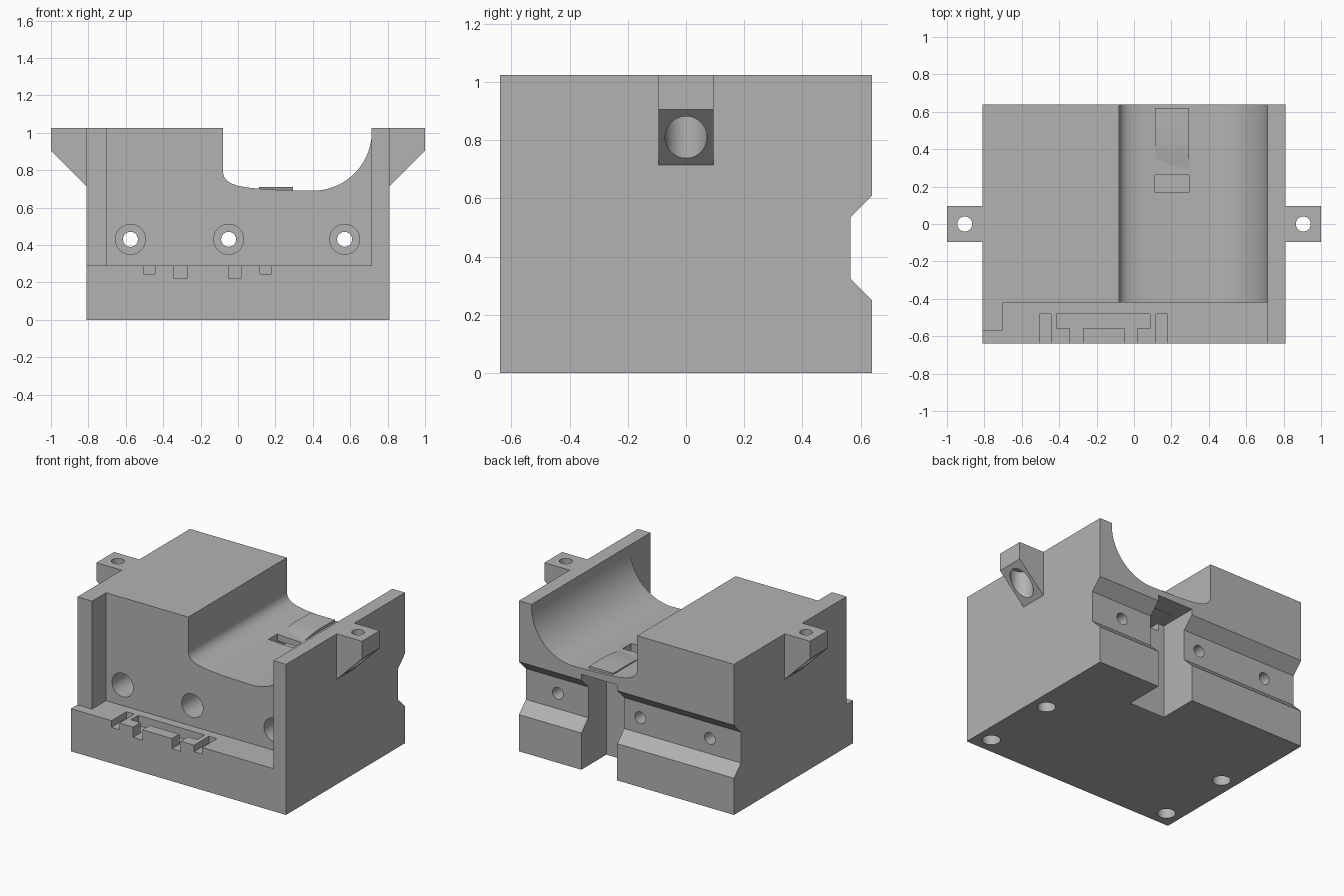
import bpy, bmesh, math
from mathutils import Matrix, Vector

if "Cube" in bpy.data.objects:
    bpy.data.objects.remove(bpy.data.objects["Cube"])

grey = bpy.data.materials.new("plain grey")
grey.diffuse_color = (0.45, 0.45, 0.45, 1)
grey.use_nodes = True
grey.node_tree.nodes["Principled BSDF"].inputs["Base Color"].default_value = grey.diffuse_color


def finish(bm, name):
    bmesh.ops.recalc_face_normals(bm, faces=bm.faces)
    me = bpy.data.meshes.new(name)
    bm.to_mesh(me)
    bm.free()
    me.materials.append(grey)
    ob = bpy.data.objects.new(name, me)
    bpy.context.collection.objects.link(ob)
    return ob


def prism(name, pts, lo, hi, axis):
    """Extrude a profile: axis 'y' takes (x, z) points, axis 'x' takes (y, z)."""
    bm = bmesh.new()
    place = (lambda a, b: (a, lo, b)) if axis == 'y' else (lambda a, b: (lo, a, b))
    face = bm.faces.new([bm.verts.new(place(a, b)) for a, b in pts])
    out = bmesh.ops.extrude_face_region(bm, geom=[face])
    d = Vector((0, hi - lo, 0)) if axis == 'y' else Vector((hi - lo, 0, 0))
    bmesh.ops.translate(bm, vec=d, verts=[v for v in out['geom'] if isinstance(v, bmesh.types.BMVert)])
    return finish(bm, name)


def box(name, x0, x1, y0, y1, z0, z1):
    return prism(name, [(x0, z0), (x1, z0), (x1, z1), (x0, z1)], y0, y1, 'y')


def rod(name, x, y, z, r, length, axis):
    """Cylinder starting at a point and running along +y or +z."""
    bm = bmesh.new()
    bmesh.ops.create_cone(bm, cap_ends=True, segments=40, radius1=r, radius2=r, depth=length)
    bmesh.ops.translate(bm, vec=(0, 0, length / 2), verts=bm.verts)
    if axis == 'y':
        bmesh.ops.rotate(bm, matrix=Matrix.Rotation(-math.pi / 2, 3, 'X'), verts=bm.verts)
    bmesh.ops.translate(bm, vec=(x, y, z), verts=bm.verts)
    return finish(bm, name)


def combine(target, tool, op='DIFFERENCE'):
    mod = target.modifiers.new("cut", 'BOOLEAN')
    mod.operation, mod.object, mod.solver = op, tool, 'EXACT'
    bpy.context.view_layer.objects.active = target
    bpy.ops.object.modifier_apply(modifier=mod.name)
    bpy.data.objects.remove(tool, do_unlink=True)


# Block with the rail groove along the back
body = prism("block", [(-0.64, 0), (0.64, 0), (0.64, 0.25), (0.565, 0.325), (0.565, 0.535),
                       (0.64, 0.61), (0.64, 1.025), (-0.64, 1.025)], -0.81, 0.81, 'x')

# Front recess, leaving the side wall and the left post
combine(body, prism("recess", [(-0.70, 0.29), (0.715, 0.29), (0.715, 1.2), (-0.70, 1.2)], -0.8, -0.42, 'y'))
combine(body, box("post_front", -1, -0.69, -0.8, -0.57, 0.29, 1.2))

# Curved cradle
cradle = [(-0.08, 1.2), (-0.08, 0.785), (-0.073, 0.762), (-0.058, 0.743), (-0.035, 0.728),
          (0.0, 0.716), (0.05, 0.707), (0.11, 0.701), (0.2, 0.695), (0.3, 0.692)]
cradle += [(0.40 + 0.315 * math.sin(a), 1.005 - 0.315 * math.cos(a))
           for a in [math.radians(3.75 * i) for i in range(25)]]
cradle.append((0.715, 1.2))
combine(body, prism("cradle", cradle, -0.5, 0.8, 'y'))

# Side lugs with counterbored screw holes
for s in (-1, 1):
    lug = [(s * 0.78, 0.685), (s * 0.81, 0.715), (s * 1.0, 0.905), (s * 1.0, 1.025), (s * 0.78, 1.025)]
    combine(body, prism("lug", lug, -0.095, 0.095, 'y'), 'UNION')
    combine(body, rod("lug_hole", s * 0.905, 0, 0.6, 0.04, 0.6, 'z'))
    combine(body, rod("lug_bore", s * 0.905, 0, 0.6, 0.072, 0.33, 'z'))

# Counterbored mounting holes from front to back
for x in (-0.575, -0.05, 0.57):
    combine(body, rod("mount_hole", x, -0.8, 0.43, 0.04, 1.6, 'y'))
    combine(body, rod("mount_bore", x, -0.8, 0.43, 0.08, 1.25, 'y'))

# Blind holes underneath
for x in (-0.705, 0.705):
    for y in (-0.53, 0.0):
        combine(body, rod("foot_hole", x, y, -0.1, 0.057, 0.3, 'z'))

# Shallow slots in the front ledge
for x0, x1, y0, y1, z in ((-0.505, -0.445, -0.8, -0.48, 0.245), (0.118, 0.178, -0.8, -0.48, 0.245),
                          (-0.415, 0.086, -0.56, -0.48, 0.22), (-0.342, -0.273, -0.8, -0.55, 0.22),
                          (-0.05, 0.016, -0.8, -0.55, 0.22)):
    combine(body, box("ledge_slot", x0, x1, y0, y1, z, 0.4))

# Rear vertical slot, its forward channel and the opening into the cradle
combine(body, box("rear_slot", 0.07, 0.34, 0.37, 0.8, -0.1, 0.65))
combine(body, box("channel", 0.113, 0.295, 0.168, 0.5, 0.60, 0.655))
combine(body, box("opening", 0.113, 0.295, 0.168, 0.262, 0.63, 0.8))

# Raised spring tongue
tongue = prism("tongue", [(0.262, 0.67), (0.62, 0.67), (0.62, 0.71), (0.45, 0.711), (0.40, 0.708),
                          (0.36, 0.702), (0.32, 0.696), (0.29, 0.692), (0.262, 0.69)], 0.113, 0.295, 'x')

bpy.ops.object.select_all(action='DESELECT')
for ob in (body, tongue):
    ob.select_set(True)
bpy.context.view_layer.objects.active = body
bpy.ops.object.shade_smooth_by_angle(angle=math.radians(30))
